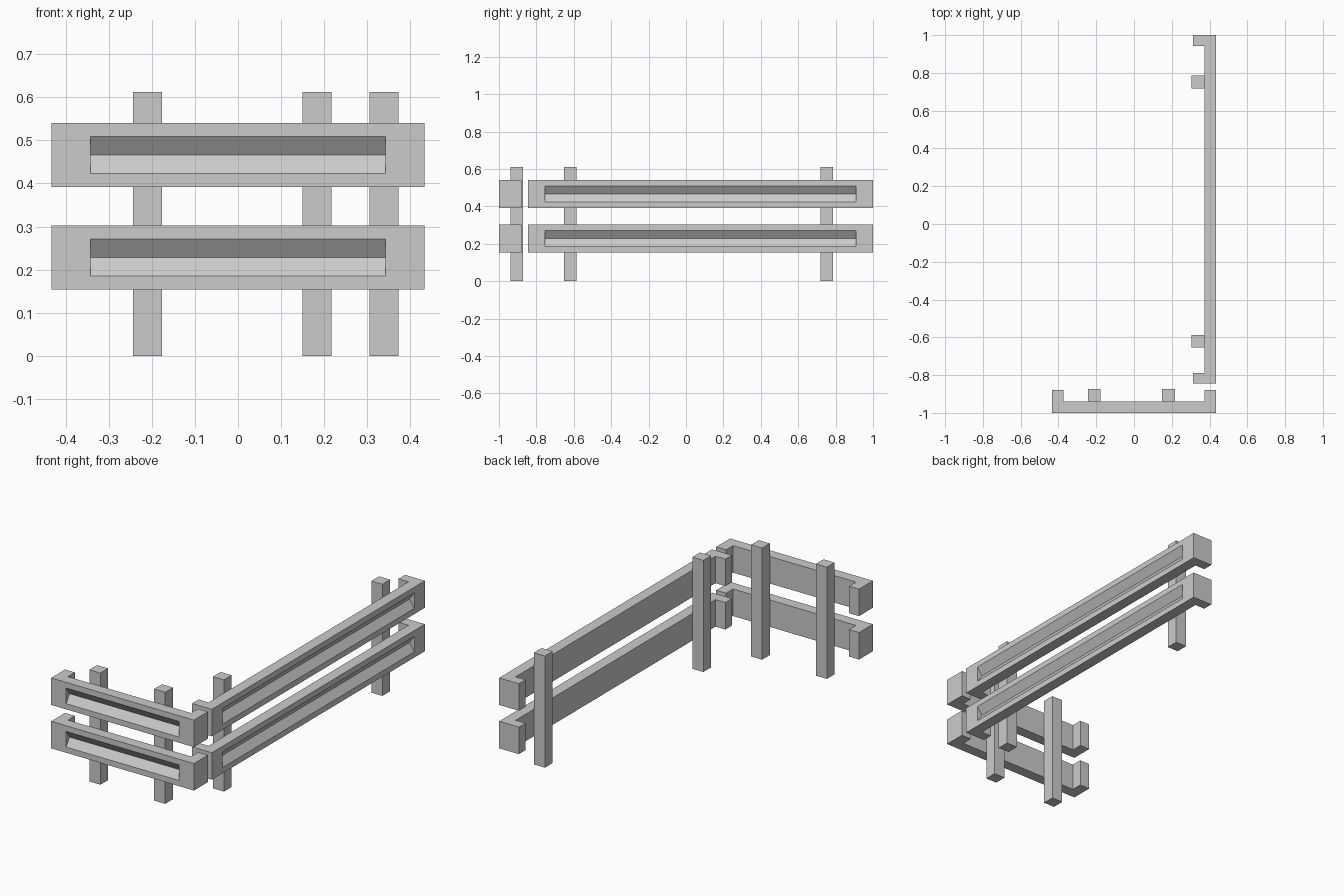
import bpy, bmesh
from math import radians
from mathutils import Vector

cube = bpy.data.objects.get("Cube")
if cube:
    bpy.data.objects.remove(cube)

GREY = (0.6, 0.6, 0.6, 1)
mat = bpy.data.materials.new("plain grey")
mat.diffuse_color = GREY
mat.use_nodes = True
mat.node_tree.nodes["Principled BSDF"].inputs["Base Color"].default_value = GREY

RAIL_H, THICK, RETURN = 0.148, 0.06, 0.12
POST_W, POST_H = 0.067, 0.612


def finish(bm, name, location, turn=0):
    bmesh.ops.recalc_face_normals(bm, faces=bm.faces)
    mesh = bpy.data.meshes.new(name)
    bm.to_mesh(mesh)
    bm.free()
    mesh.materials.append(mat)
    obj = bpy.data.objects.new(name, mesh)
    obj.location = location
    obj.rotation_euler.z = radians(turn)
    bpy.context.collection.objects.link(obj)


def rail(name, length, end_w, location, turn):
    """Rail with returned ends and a V groove; its outer face looks to local -y."""
    bm = bmesh.new()
    a = length / 2
    b = a - end_w
    plan = [(-a, 0), (a, 0), (a, RETURN), (b, RETURN),
            (b, THICK), (-b, THICK), (-b, RETURN), (-a, RETURN)]
    base = bm.faces.new([bm.verts.new((x, y, 0)) for x, y in plan])
    ext = bmesh.ops.extrude_face_region(bm, geom=[base])["geom"]
    top = [v for v in ext if isinstance(v, bmesh.types.BMVert)]
    bmesh.ops.translate(bm, verts=top, vec=(0, 0, RAIL_H))
    bmesh.ops.recalc_face_normals(bm, faces=bm.faces)

    # groove opening
    front = min(bm.faces, key=lambda f: f.calc_center_median().y)
    bmesh.ops.inset_individual(bm, faces=[front], thickness=0.044)
    for v in front.verts:
        v.co.x += -0.06 if v.co.x > 0 else 0.06

    # V groove with upright ends
    mid = RAIL_H / 2
    corner = {(v.co.x > 0, v.co.z > mid): v for v in front.verts}
    end_x = max(v.co.x for v in front.verts)
    bmesh.ops.delete(bm, geom=[front], context='FACES_ONLY')
    deep = {s: bm.verts.new((end_x if s else -end_x, 0.03, mid)) for s in (False, True)}
    for up in (False, True):
        bm.faces.new([corner[False, up], corner[True, up], deep[True], deep[False]])
    for side in (False, True):
        bm.faces.new([corner[side, False], corner[side, True], deep[side]])
    finish(bm, name, location, turn)


def post(name, x, y):
    bm = bmesh.new()
    bmesh.ops.create_cube(bm, size=1)
    bmesh.ops.scale(bm, vec=(POST_W, POST_W, POST_H), verts=bm.verts)
    finish(bm, name, Vector((x, y, POST_H / 2)))


# Rails, two per fence
for level, z in (("lower", 0.154), ("upper", 0.392)):
    rail(f"front_{level}_rail", 0.866, 0.06, (0, -1, z), 0)
    rail(f"side_{level}_rail", 1.845, 0.057, (0.433, 0.0775, z), 90)

# Posts behind the rails
for label, x in (("right", -0.21), ("left", 0.183)):
    post(f"front_{label}_post", x, -0.906)
for label, y in (("near", -0.62), ("far", 0.752)):
    post(f"side_{label}_post", 0.339, y)
